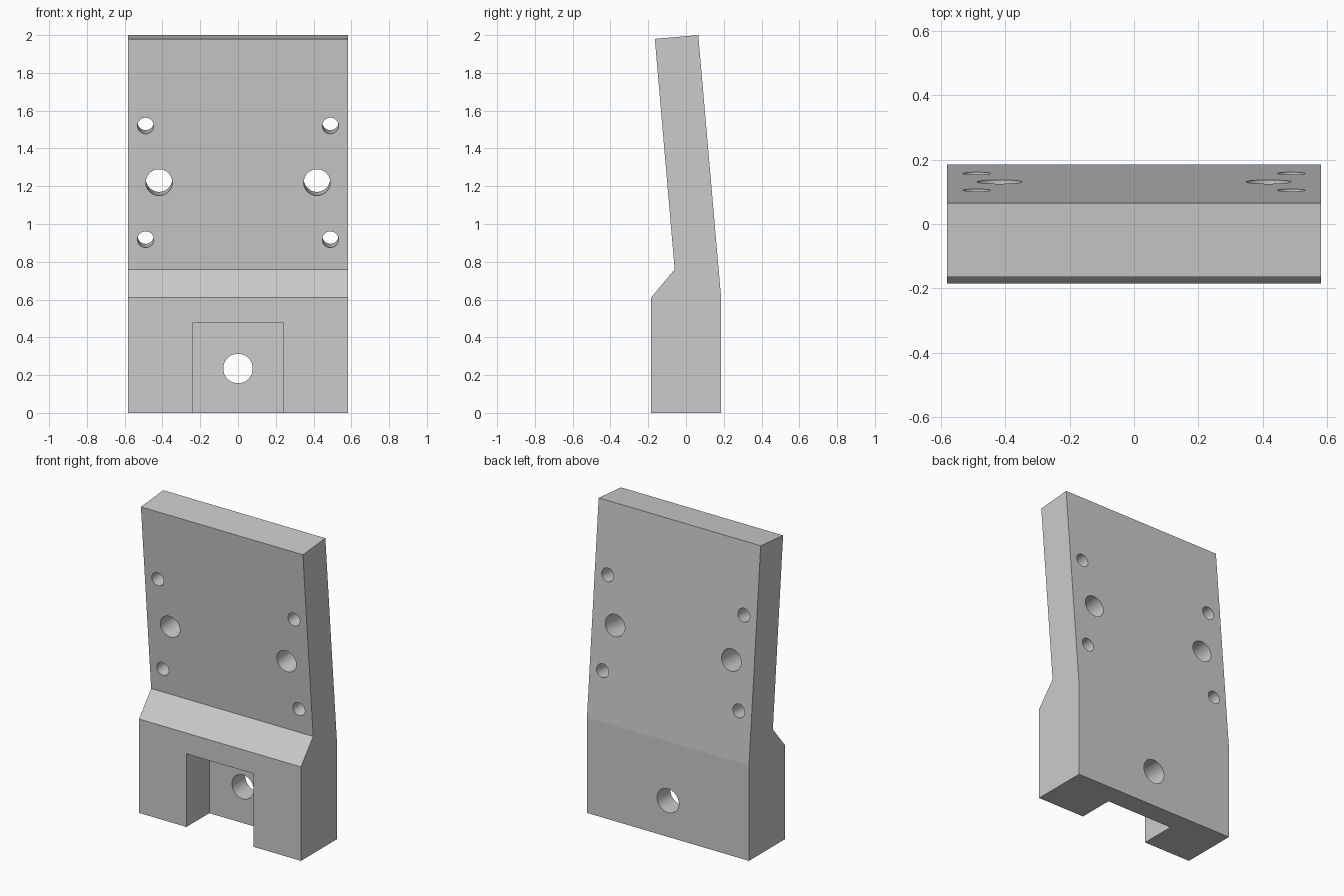
import bpy, bmesh, math
from mathutils import Matrix, Vector

default = bpy.data.objects.get("Cube")
if default:
    bpy.data.objects.remove(default, do_unlink=True)

WIDTH = 1.164
TILT = math.radians(4.95)
SEGMENTS = 96

grey = bpy.data.materials.new("plain grey")
grey.use_nodes = True
colour = (0.6, 0.6, 0.6, 1)
grey.diffuse_color = colour
grey.node_tree.nodes["Principled BSDF"].inputs["Base Color"].default_value = colour


def make_object(name, bm):
    bmesh.ops.recalc_face_normals(bm, faces=bm.faces)
    mesh = bpy.data.meshes.new(name)
    bm.to_mesh(mesh)
    bm.free()
    mesh.materials.append(grey)
    obj = bpy.data.objects.new(name, mesh)
    bpy.context.collection.objects.link(obj)
    return obj


def add_hole(bm, x, y, z, radius, tilt):
    # Cylinder along y, tipped so that its far end rises with the leaning plate
    place = Matrix.Translation((x, y, z)) @ Matrix.Rotation(tilt - math.pi / 2, 4, 'X')
    bmesh.ops.create_cone(bm, cap_ends=True, segments=SEGMENTS, radius1=radius,
                          radius2=radius, depth=0.9, matrix=place)


# Bracket body: side profile (y, z) extruded across the width
profile = [(-0.185, 0), (0.185, 0), (0.185, 0.62), (0.065, 2.0),
           (-0.165, 1.98), (-0.06, 0.76), (-0.185, 0.61)]
bm = bmesh.new()
side = bm.faces.new([bm.verts.new((-WIDTH / 2, y, z)) for y, z in profile])
swept = bmesh.ops.extrude_face_region(bm, geom=[side])
bmesh.ops.translate(bm, vec=(WIDTH, 0, 0),
                    verts=[g for g in swept["geom"] if isinstance(g, bmesh.types.BMVert)])
bracket = make_object("bracket_body", bm)

# Slot cutter, open to the front and the bottom
bm = bmesh.new()
bmesh.ops.create_cube(bm, size=1, matrix=Matrix.Translation((0, -0.2, 0.1375))
                      @ Matrix.Diagonal((0.482, 0.5, 0.675, 1)))
slot = make_object("slot_cutter", bm)

# Hole cutters: mirrored plate holes and the central base hole
bm = bmesh.new()
for x, z, radius in [(0.489, 1.52, 0.043), (0.418, 1.22, 0.07), (0.489, 0.918, 0.043)]:
    front_y = -0.06 - (z - 0.76) * math.tan(TILT)
    for sign in (-1, 1):
        add_hole(bm, sign * x, front_y, z, radius, TILT)
add_hole(bm, 0, 0.1, 0.235, 0.078, 0)
holes = make_object("hole_cutter", bm)

# Cut, then drop the cutters
for cutter in (slot, holes):
    cutter.hide_render = True
    cut = bracket.modifiers.new(cutter.name, 'BOOLEAN')
    cut.operation = 'DIFFERENCE'
    cut.solver = 'EXACT'
    cut.object = cutter
bpy.ops.object.select_all(action='DESELECT')
bpy.context.view_layer.objects.active = bracket
bracket.select_set(True)
for name in [m.name for m in bracket.modifiers]:
    bpy.ops.object.modifier_apply(modifier=name)
for cutter in (slot, holes):
    bpy.data.objects.remove(cutter, do_unlink=True)

# Smooth hole walls only; the slight bend in the back stays crisp
bpy.ops.object.shade_smooth_by_angle(angle=math.radians(4.4))
